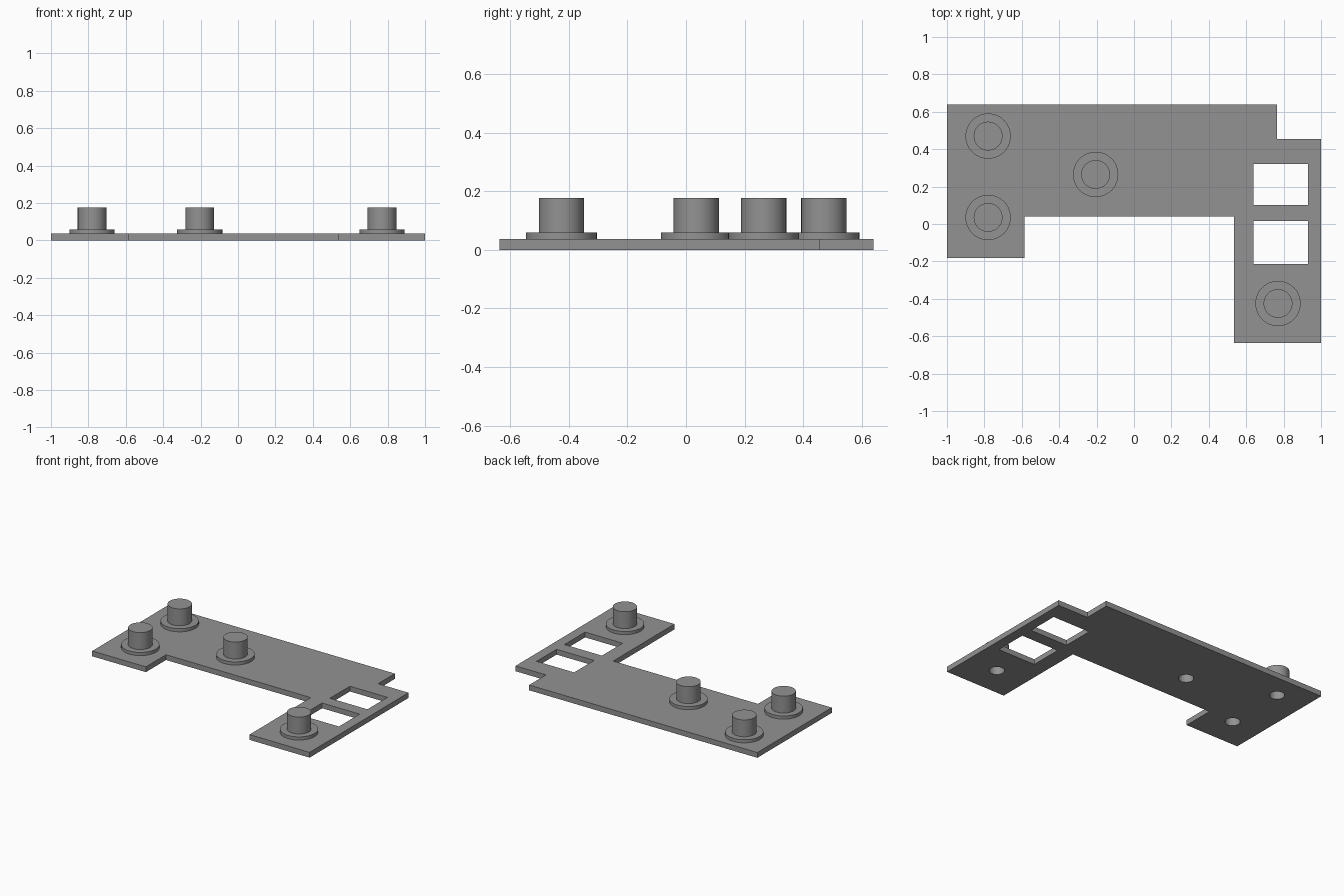
import bpy, bmesh, math

if "Cube" in bpy.data.objects:
    bpy.data.objects.remove(bpy.data.objects["Cube"])

SEG = 48
PLATE_H = 0.037
BORE_R = 0.048
POSTS = [(-0.78, 0.47), (-0.78, 0.035), (-0.205, 0.265), (0.77, -0.425)]

grey = bpy.data.materials.new("mid grey")
grey.diffuse_color = (0.29, 0.29, 0.29, 1)
grey.use_nodes = True
grey.node_tree.nodes["Principled BSDF"].inputs["Base Color"].default_value = grey.diffuse_color


def make_object(name, bm, location=(0, 0, 0)):
    bmesh.ops.recalc_face_normals(bm, faces=bm.faces)
    mesh = bpy.data.meshes.new(name)
    bm.to_mesh(mesh)
    bm.free()
    mesh.materials.append(grey)
    obj = bpy.data.objects.new(name, mesh)
    bpy.context.collection.objects.link(obj)
    obj.location = location
    bpy.ops.object.select_all(action='DESELECT')
    obj.select_set(True)
    bpy.context.view_layer.objects.active = obj
    bpy.ops.object.shade_smooth_by_angle(angle=math.radians(30))
    return obj


def add_loop(bm, points):
    verts = [bm.verts.new((x, y, 0)) for x, y in points]
    return [bm.edges.new((v, verts[i - 1])) for i, v in enumerate(verts)]


def rectangle(x0, x1, y0, y1):
    return [(x0, y0), (x1, y0), (x1, y1), (x0, y1)]


def circle(cx, cy, r):
    return [(cx + r * math.cos(i * math.tau / SEG), cy + r * math.sin(i * math.tau / SEG))
            for i in range(SEG)]


# Base plate: stepped outline with two windows and a bore under each post
outline = [(-1, 0.64), (0.765, 0.64), (0.765, 0.455), (1, 0.455), (1, -0.637), (0.535, -0.637),
           (0.535, 0.04), (-0.585, 0.04), (-0.585, -0.182), (-1, -0.182)]
loops = [outline, rectangle(0.64, 0.93, 0.102, 0.322), rectangle(0.64, 0.93, -0.213, 0.015)]
loops += [circle(x, y, BORE_R) for x, y in POSTS]
bm = bmesh.new()
edges = [e for points in loops for e in add_loop(bm, points)]
bmesh.ops.triangle_fill(bm, use_beauty=True, edges=edges, normal=(0, 0, 1))
raised = bmesh.ops.extrude_face_region(bm, geom=bm.faces[:], use_keep_orig=True)["geom"]
bmesh.ops.translate(bm, vec=(0, 0, PLATE_H),
                    verts=[g for g in raised if isinstance(g, bmesh.types.BMVert)])
make_object("base_plate", bm)

# Posts: lathed flange and peg with a blind bore open underneath
profile = [(0, 0.14), (BORE_R, 0.14), (BORE_R, PLATE_H), (0.121, PLATE_H),
           (0.121, 0.059), (0.077, 0.059), (0.077, 0.177), (0, 0.177)]
for n, (x, y) in enumerate(POSTS, 1):
    bm = bmesh.new()
    verts = [bm.verts.new((r, 0, z)) for r, z in profile]
    spine = [bm.edges.new(pair) for pair in zip(verts, verts[1:])]
    bmesh.ops.spin(bm, geom=verts + spine, cent=(0, 0, 0), axis=(0, 0, 1),
                   angle=math.tau, steps=SEG, use_duplicate=False)
    bmesh.ops.remove_doubles(bm, verts=bm.verts, dist=0.0005)
    make_object(f"post_{n}", bm, (x, y, 0))
